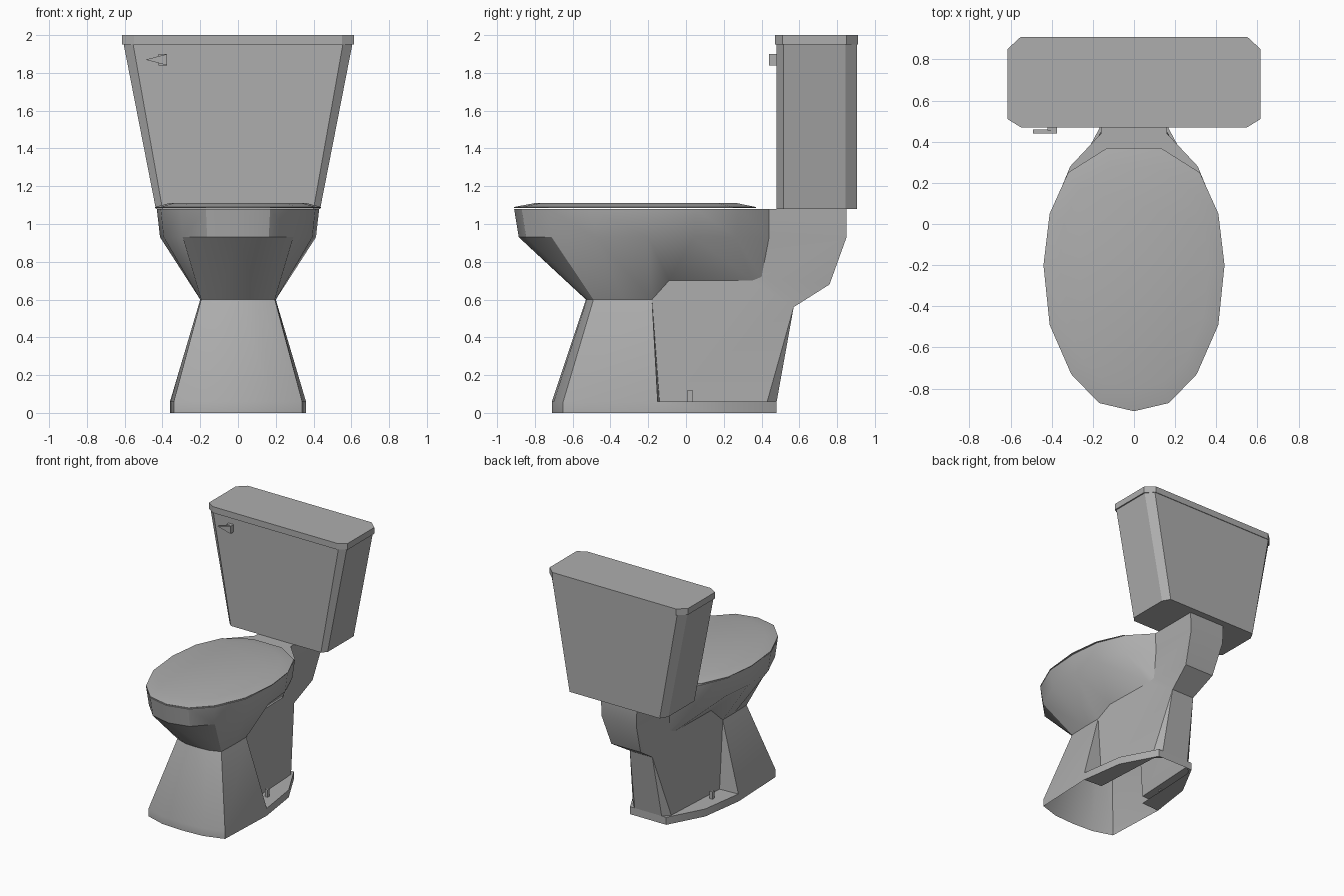
import bpy, bmesh
from mathutils import Vector

if "Cube" in bpy.data.objects:
    bpy.data.objects.remove(bpy.data.objects["Cube"])


def make_material(name, value):
    mat = bpy.data.materials.new(name)
    mat.use_nodes = True
    color = (value, value, value, 1)
    mat.diffuse_color = color
    mat.node_tree.nodes["Principled BSDF"].inputs["Base Color"].default_value = color
    return mat


CERAMIC = make_material("grey_ceramic", 0.42)


def build(name, faces, mirror=False):
    """Make an object from faces given as point lists, optionally mirrored in x."""
    bm = bmesh.new()
    for side in ((1, -1) if mirror else (1,)):
        for pts in faces:
            bm.faces.new([bm.verts.new((p[0] * side, p[1], p[2])) for p in pts])
    bmesh.ops.remove_doubles(bm, verts=bm.verts, dist=0.0005)
    bmesh.ops.recalc_face_normals(bm, faces=bm.faces)
    mesh = bpy.data.meshes.new(name)
    bm.to_mesh(mesh)
    bm.free()
    obj = bpy.data.objects.new(name, mesh)
    bpy.context.collection.objects.link(obj)
    mesh.materials.append(CERAMIC)
    bpy.ops.object.select_all(action="DESELECT")
    obj.select_set(True)
    bpy.context.view_layer.objects.active = obj
    bpy.ops.object.shade_smooth_by_angle(angle=0.5)
    return obj


def at(outline, z):
    return [(x, y, z) for x, y in outline]


def strip(a, b):
    """Quads between two open rows of points."""
    return [[a[i], a[i + 1], b[i + 1], b[i]] for i in range(len(a) - 1)]


def loft(rings):
    """Closed solid through a stack of rings."""
    faces = [rings[0], rings[-1]]
    for a, b in zip(rings, rings[1:]):
        faces += strip(a + a[:1], b + b[:1])
    return faces


def chamfered(w, y0, y1, cx, c0, c1):
    """Rectangle outline with cut corners."""
    half = [(w - cx, y0), (w, y0 + c0), (w, y1 - c1), (w - cx, y1)]
    return half + [(-x, y) for x, y in reversed(half)]


# Bowl: rim, shoulder and underside rows, front to back along one half
rim = [(0, -.91), (.17, -.87), (.305, -.73), (.41, -.49), (.43, -.2),
       (.405, .05), (.31, .28), (.16, .44), (.16, .85), (0, .85)]
top = at(rim, 1.08)
low = [(x * .96, -.2 + (y + .2) * (.965 if y < .4 else 1), .93) for x, y in rim]
under = [(0, -.53, .6), (.1, -.525, .6), (.195, -.49, .6), (.2, -.33, .6),
         (.2, -.18, .6), (.16, -.09, .7), (.15, .35, .7), (.14, .4, .72),
         (.13, .76, .68), (0, .76, .68)]
throat = [(.1, .57, .56), (0, .57, .56)]

bowl = [top] + strip(top, low) + strip(low[:6], under[:6])
bowl += [[low[5], low[6], under[6]], [low[5], under[6], under[5]]]
bowl += strip(low[6:8], under[6:8]) + strip(low[8:], under[8:])
bowl += [[low[7], low[8], under[8], throat[0], under[7]]]
bowl += strip(under[8:], throat)

# Pedestal: flared front, recessed trapway sides and back, open underneath
foot = [(0, -.71), (.18, -.70), (.34, -.65), (.36, -.15), (.31, .2), (.16, .48), (0, .48)]
foot_top, foot_low = at(foot, .06), at(foot, 0)
body = at([(.2, -.14), (.17, .43), (.12, .48), (0, .48)], .06)
bowl += strip(under[:3], foot_top[:3])
bowl += [under[2:5] + [foot_top[3], foot_top[2]],
         [under[4], foot_top[3], body[0]],
         [under[4], body[0], body[1], throat[0], under[7], under[6], under[5]],
         [body[1], body[2], throat[0]],
         [body[2], body[3], throat[1], throat[0]]]

# Foot plate with a ledge on each side
bowl += strip(foot_top, foot_low)
bowl += [foot_top[3:6] + [body[2], body[1], body[0]]]
bowl += [foot_low[3:6] + [(x, y, 0) for x, y, z in body[2::-1]]]
build("bowl_and_pedestal", bowl, mirror=True)

# Seat lid: shallow domed slab
half = [(.17, -.87), (.305, -.73), (.41, -.49), (.44, -.2), (.41, .05), (.32, .25), (.13, .37)]
lid = [(0, -.91)] + half + [(-x, y) for x, y in reversed(half)]
inner = [(x * .83, -.25 + (y + .25) * .84) for x, y in lid]
build("seat_lid", loft([at(lid, 1.085), at(lid, 1.09), at(inner, 1.11)]))

# Tank tapering downward, with an overhanging cover
build("tank", loft([at(chamfered(.435, .48, .905, .035, .035, .06), 1.08),
                    at(chamfered(.605, .48, .905, .05, .035, .06), 1.95)]))
cover = chamfered(.615, .47, .91, .065, .04, .06)
build("tank_cover", loft([at(cover, 1.95), at(cover, 2)]))

# Flush handle: stem and pointed lever
def block(name, xs, ys, zs):
    outline = [(xs[0], ys[0]), (xs[1], ys[0]), (xs[1], ys[1]), (xs[0], ys[1])]
    build(name, loft([at(outline, z) for z in zs]))


block("handle_stem", (-.42, -.375), (.455, .49), (1.84, 1.9))
lever = [(-.49, 1.87), (-.375, 1.84), (-.375, 1.9)]
build("handle_lever", loft([[(x, y, z) for x, z in lever] for y in (.44, .46)]))

# Floor bolts on the ledges
for side, x in (("left", .245), ("right", -.245)):
    block(side + "_floor_bolt", (x - .013, x + .013), (.008, .034), (.05, .12))
